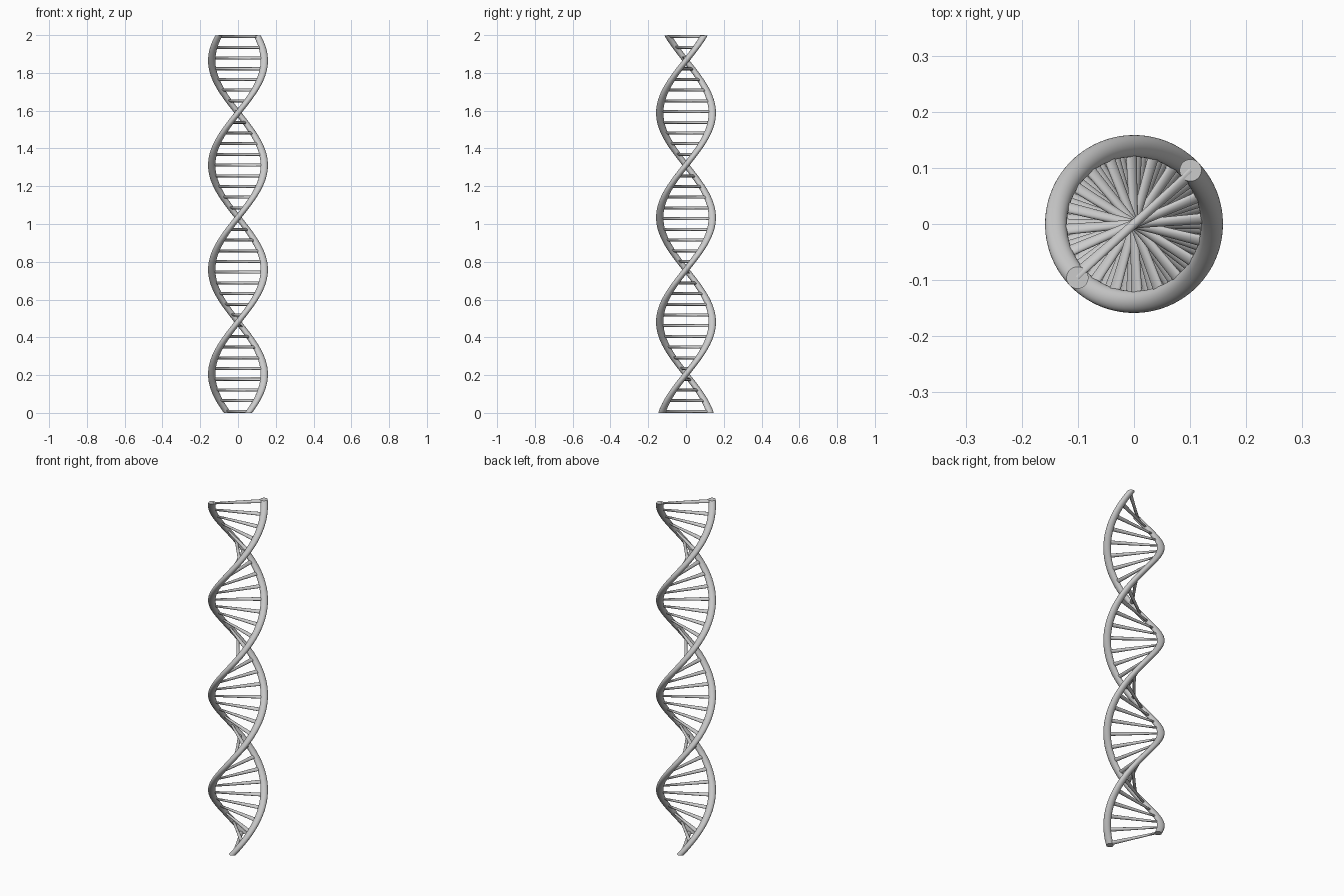
import bpy, bmesh, math
from mathutils import Matrix, Vector

if "Cube" in bpy.data.objects:
    bpy.data.objects.remove(bpy.data.objects["Cube"])

PITCH, Z_ZERO = 1.107, 1.865      # height of one turn, height where the angle is zero
R, TUBE, RUNG = 0.139, 0.0195, 0.008
RUNGS = 36


def twist(co):
    """Twist a point around z by an angle proportional to its height."""
    return Matrix.Rotation(math.tau * (co.z - Z_ZERO) / PITCH, 3, 'Z') @ co


def twisted_rod(name, start, end, u, v, radius, sides, rings):
    """Capped straight rod with ring cuts, bent by the twist."""
    bm = bmesh.new()
    loops = []
    for i in range(rings + 1):
        c = start.lerp(end, i / rings)
        loops.append([bm.verts.new(twist(c + radius * (u * math.cos(a) + v * math.sin(a))))
                      for a in (math.tau * k / sides for k in range(sides))])
    for a, b in zip(loops, loops[1:]):
        for k in range(sides):
            n = (k + 1) % sides
            bm.faces.new((a[k], a[n], b[n], b[k]))
    bm.faces.new(loops[0][::-1])
    bm.faces.new(loops[-1])
    bmesh.ops.recalc_face_normals(bm, faces=bm.faces)
    mesh = bpy.data.meshes.new(name)
    bm.to_mesh(mesh)
    bm.free()
    obj = bpy.data.objects.new(name, mesh)
    bpy.context.collection.objects.link(obj)
    bpy.ops.object.select_all(action='DESELECT')
    obj.select_set(True)
    bpy.context.view_layer.objects.active = obj
    bpy.ops.object.shade_smooth_by_angle(angle=math.radians(40))
    return obj


X, Y, Z = Vector((1, 0, 0)), Vector((0, 1, 0)), Vector((0, 0, 1))

# Two opposite helical strands
for side, label in ((1, "a"), (-1, "b")):
    base = X * R * side
    twisted_rod("strand_" + label, base, base + Z * 1.999, X, Y, TUBE, 32, 160)

# Cross rungs between the strands
for i in range(RUNGS):
    z = Z * (RUNG + (2 - 2 * RUNG) * i / (RUNGS - 1))
    twisted_rod(f"rung_{i + 1:02d}", z - X * R, z + X * R, Y, Z, RUNG, 16, 8)
